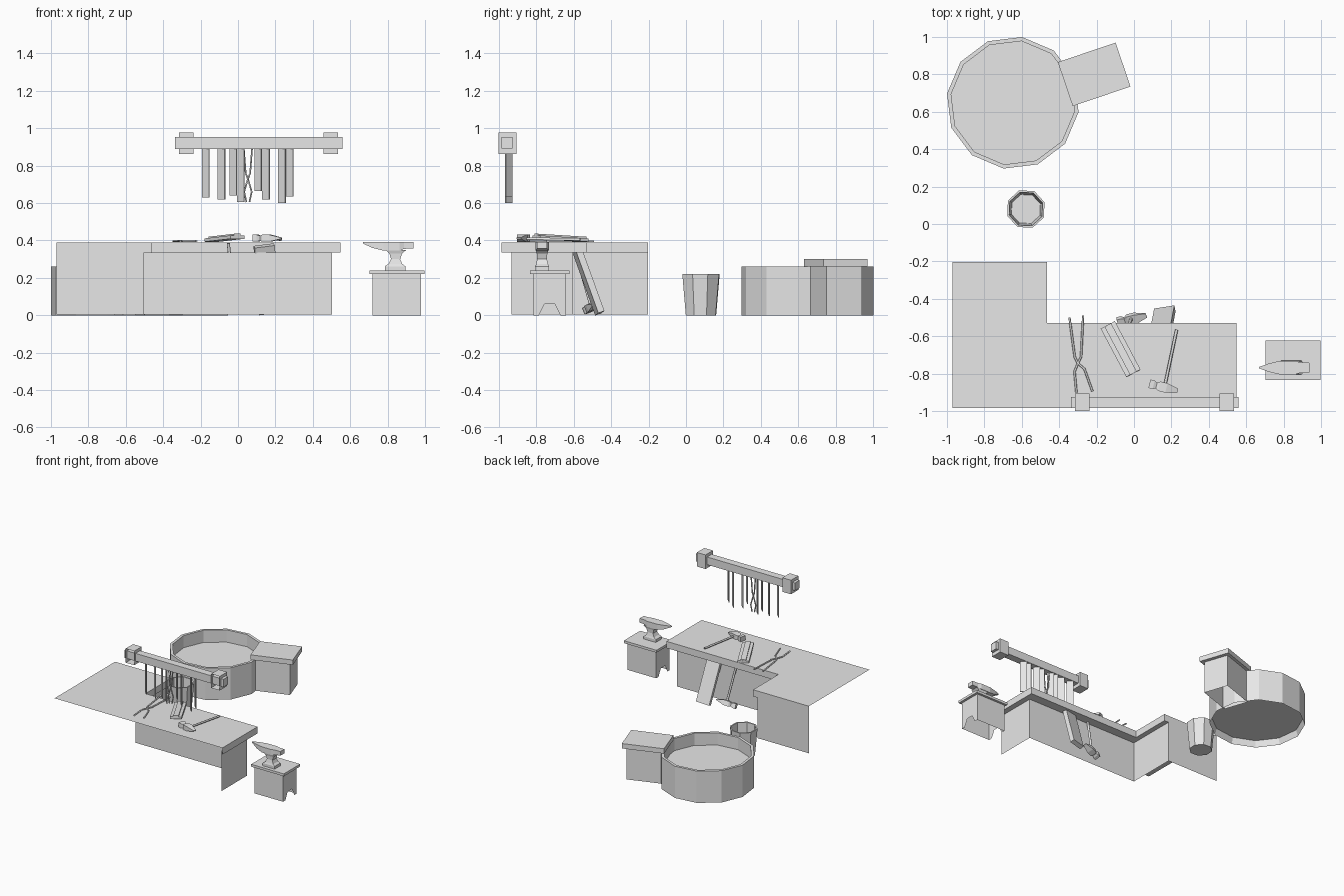
import bpy, bmesh, math
from mathutils import Vector, Matrix

if "Cube" in bpy.data.objects:
    bpy.data.objects.remove(bpy.data.objects["Cube"])

grey = bpy.data.materials.new("plain_grey")
grey.use_nodes = True
grey.diffuse_color = (0.8, 0.8, 0.8, 1)
grey.node_tree.nodes["Principled BSDF"].inputs["Base Color"].default_value = (0.8, 0.8, 0.8, 1)


def finish(name, bm, fix=True):
    if fix:
        bmesh.ops.recalc_face_normals(bm, faces=bm.faces)
    mesh = bpy.data.meshes.new(name)
    bm.to_mesh(mesh)
    bm.free()
    mesh.materials.append(grey)
    ob = bpy.data.objects.new(name, mesh)
    bpy.context.collection.objects.link(ob)
    return ob


def add_box(bm, size, matrix):
    bmesh.ops.create_cube(bm, size=1, matrix=matrix @ Matrix.Diagonal((*size, 1)))


def box(name, lo, hi, open_front=False):
    """Axis-aligned box between two corners."""
    lo, hi = Vector(lo), Vector(hi)
    bm = bmesh.new()
    add_box(bm, hi - lo, Matrix.Translation((lo + hi) / 2))
    if open_front:
        front = min(bm.faces, key=lambda f: f.calc_center_median().y)
        bmesh.ops.delete(bm, geom=[front], context="FACES_ONLY")
    return finish(name, bm, not open_front)


def beam(name, a, b, width, depth, side=(1, 0, 0)):
    """Box running from a to b, its width lying along side."""
    a, b = Vector(a), Vector(b)
    z = (b - a).normalized()
    y = z.cross(Vector(side)).normalized()
    rot = Matrix((y.cross(z), y, z)).transposed().to_4x4()
    bm = bmesh.new()
    add_box(bm, (width, depth, (b - a).length), Matrix.Translation((a + b) / 2) @ rot)
    return finish(name, bm)


def rod(name, points, radius):
    """Thin bent rod along a path."""
    cu = bpy.data.curves.new(name, "CURVE")
    cu.dimensions = "3D"
    cu.bevel_depth, cu.bevel_resolution, cu.use_fill_caps = radius, 1, True
    sp = cu.splines.new("POLY")
    sp.points.add(len(points) - 1)
    for p, co in zip(sp.points, points):
        p.co = (*co, 1)
    cu.materials.append(grey)
    ob = bpy.data.objects.new(name, cu)
    bpy.context.collection.objects.link(ob)
    return ob


def loft(name, rings, cap_start=True, cap_end=True, skip=()):
    """Skin between rings of equal point count, leaving out the skipped sides."""
    bm = bmesh.new()
    vs = [[bm.verts.new(p) for p in r] for r in rings]
    n = len(vs[0])
    for a, b in zip(vs, vs[1:]):
        for i in range(n):
            if i not in skip:
                j = (i + 1) % n
                bm.faces.new((a[i], a[j], b[j], b[i]))
    if cap_start:
        bm.faces.new(vs[0][::-1])
    if cap_end:
        bm.faces.new(vs[-1])
    return finish(name, bm, cap_start and not skip)


def polygon_ring(centre, n, turn, r, z):
    return [(centre[0] + r * math.cos(math.radians(turn) + math.tau * i / n),
             centre[1] + r * math.sin(math.radians(turn) + math.tau * i / n), z) for i in range(n)]


def rect_ring(x0, x1, y0, y1, z):
    return [(x0, y0, z), (x1, y0, z), (x1, y1, z), (x0, y1, z)]


# L-shaped counter: open at the front, thin top, skirt, underside lip, back panels
top_z, lip_z = 0.39, 0.335
edge = [(0.548, -0.985), (0.548, -0.53), (-0.465, -0.53), (-0.465, -0.203)]
wall = [(0.503, -0.93), (0.503, -0.603), (-0.505, -0.603), (-0.505, -0.203)]
bm = bmesh.new()
outline = edge + [(-0.97, -0.203), (-0.97, -0.985)]
bm.faces.new([bm.verts.new((*p, top_z)) for p in outline])
levels = [[bm.verts.new((*p, z)) for p in path]
          for path, z in ((edge, top_z), (edge, lip_z), (wall, lip_z), (wall, 0.005))]
for upper, lower in zip(levels, levels[1:]):
    for i in range(3):
        bm.faces.new((upper[i], lower[i], lower[i + 1], upper[i + 1]))
corners = [(-0.465, top_z), (-0.465, lip_z), (-0.505, lip_z), (-0.505, 0.005), (-0.97, 0.005), (-0.97, top_z)]
bm.faces.new([bm.verts.new((x, -0.203, z)) for x, z in corners])
bmesh.ops.remove_doubles(bm, verts=bm.verts, dist=0.0005)
finish("counter", bm)

# Round basin with a recessed underside
c = (-0.648, 0.648)
loft("basin", [polygon_ring(c, 12, 22, r, z) for r, z in
               ((0.34, 0.05), (0.355, 0), (0.355, 0.26), (0.333, 0.26), (0.333, 0.16))])

# Angled side block of the basin
turn = Matrix.Translation((-0.213, 0.80, 0)) @ Matrix.Rotation(math.radians(18.7), 4, "Z")
slab = box("basin_block_top", (-0.163, -0.124, 0.26), (0.163, 0.124, 0.3))
slab.matrix_world = turn
base = loft("basin_block", [rect_ring(-0.15, 0.135, -0.1, 0.1, z) for z in (0, 0.26)], cap_start=False)
base.matrix_world = turn

# Bucket
loft("bucket", [polygon_ring((-0.578, 0.08), 8, 20, r, z) for r, z in
                ((0.086, 0), (0.106, 0.22), (0.095, 0.22), (0.082, 0.05))])

# Anvil stand: hollow box with a notch in each end wall
profile = [(-0.815, 0), (-0.785, 0), (-0.755, 0.06), (-0.70, 0.06), (-0.67, 0), (-0.64, 0),
           (-0.64, 0.22), (-0.815, 0.22)]
loft("anvil_stand", [[(x, y, z) for y, z in profile] for x in (0.718, 0.978)], skip=range(5))
box("anvil_stand_top", (0.703, -0.833, 0.22), (0.998, -0.622, 0.24))

# Anvil: foot and waist as one stack, head and horn as a taper
ay = -0.768
sections = [(0.785, 0.895, 0.037, 0.24), (0.785, 0.895, 0.037, 0.262), (0.805, 0.878, 0.032, 0.275),
            (0.818, 0.867, 0.026, 0.30), (0.81, 0.877, 0.028, 0.33), (0.79, 0.90, 0.034, 0.35)]
loft("anvil_foot", [rect_ring(x0, x1, ay - h, ay + h, z) for x0, x1, h, z in sections])
head = [(0.667, 0.003, 0.384), (0.72, 0.022, 0.36), (0.777, 0.036, 0.346),
        (0.863, 0.036, 0.346), (0.888, 0.028, 0.355), (0.939, 0.026, 0.358)]
loft("anvil_head", [[(x, ay - h, low), (x, ay + h, low), (x, ay + h, 0.392), (x, ay - h, 0.392)]
                    for x, h, low in head])

# Hanging rail with open-fronted brackets
box("rail", (-0.338, -0.985, 0.89), (0.558, -0.925, 0.953))
for side, x in (("right", -0.316), ("left", 0.457)):
    box("rail_bracket_" + side, (x, -1.0, 0.862), (x + 0.078, -0.905, 0.977), open_front=True)

# Flat bars hung from the rail, set diagonally
bars = [(-0.172, 0.63), (-0.088, 0.62), (-0.025, 0.64), (0.015, 0.605), (0.108, 0.665),
        (0.15, 0.62), (0.235, 0.6), (0.277, 0.635)]
for i, (x, low) in enumerate(bars):
    beam(f"hanging_bar_{i + 1}", (x, -0.945, low), (x, -0.945, 0.89), 0.052, 0.006, (1, -1, 0))

# Hanging tongs
for s, side in ((-1, "right"), (1, "left")):
    path = [(-0.022, 0.89), (-0.012, 0.76), (0.006, 0.71), (0.02, 0.66), (0.008, 0.605)]
    rod("hanging_tongs_" + side, [(0.053 + s * dx, -0.945 + s * 0.004, z) for dx, z in path], 0.005)

# Tongs lying on the counter
rod("tongs_arm_a", [(-0.345, -0.5, 0.396), (-0.317, -0.71, 0.396), (-0.3, -0.745, 0.396),
                    (-0.265, -0.775, 0.396), (-0.222, -0.895, 0.396)], 0.006)
rod("tongs_arm_b", [(-0.272, -0.49, 0.396), (-0.283, -0.71, 0.396), (-0.3, -0.745, 0.396),
                    (-0.318, -0.79, 0.396), (-0.308, -0.9, 0.396)], 0.006)


def hammer_head(name, pos, half, along, up=(0, 0, 1)):
    """Hammer head with square face, narrow neck and wedge peen."""
    along, up = Vector(along).normalized(), Vector(up).normalized()
    across = up.cross(along)
    rings = []
    for t, w, h in ((-1, 1, 1), (-0.7, 1, 1), (-0.5, 0.65, 0.7), (-0.3, 1.1, 1), (0.2, 1.1, 1), (1, 0.5, 0.15)):
        mid = Vector(pos) + along * half * t
        rings.append([mid + across * (half * 0.3 * w * a) + up * (half * 0.24 * h * b)
                      for a, b in ((-1, -1), (1, -1), (1, 1), (-1, 1))])
    loft(name, rings)


# Hammer lying on the counter
hammer_head("hammer_head", (0.158, -0.873, 0.412), 0.078, (1, -0.25, 0))
rod("hammer_handle", [(0.165, -0.865, 0.41), (0.228, -0.565, 0.405)], 0.008)

# Hammer leaning against the back of the counter
hammer_head("leaning_hammer_head", (-0.01, -0.508, 0.045), 0.08, (1, 0.25, 0.2), (0, -0.4, 1))
rod("leaning_hammer_handle", [(-0.012, -0.5, 0.03), (-0.052, -0.602, 0.385)], 0.009)

# Stock plank on the counter with a raised centre strip
beam("plank", (-0.14, -0.54, 0.402), (-0.003, -0.798, 0.418), 0.086, 0.018, (0.88, 0.47, 0))
beam("plank_strip", (-0.14, -0.54, 0.414), (-0.003, -0.798, 0.43), 0.04, 0.012, (0.88, 0.47, 0))

# Plank leaning against the back of the counter
beam("leaning_plank", (0.165, -0.46, 0.012), (0.14, -0.59, 0.372), 0.11, 0.035, (1, 0.2, 0))
